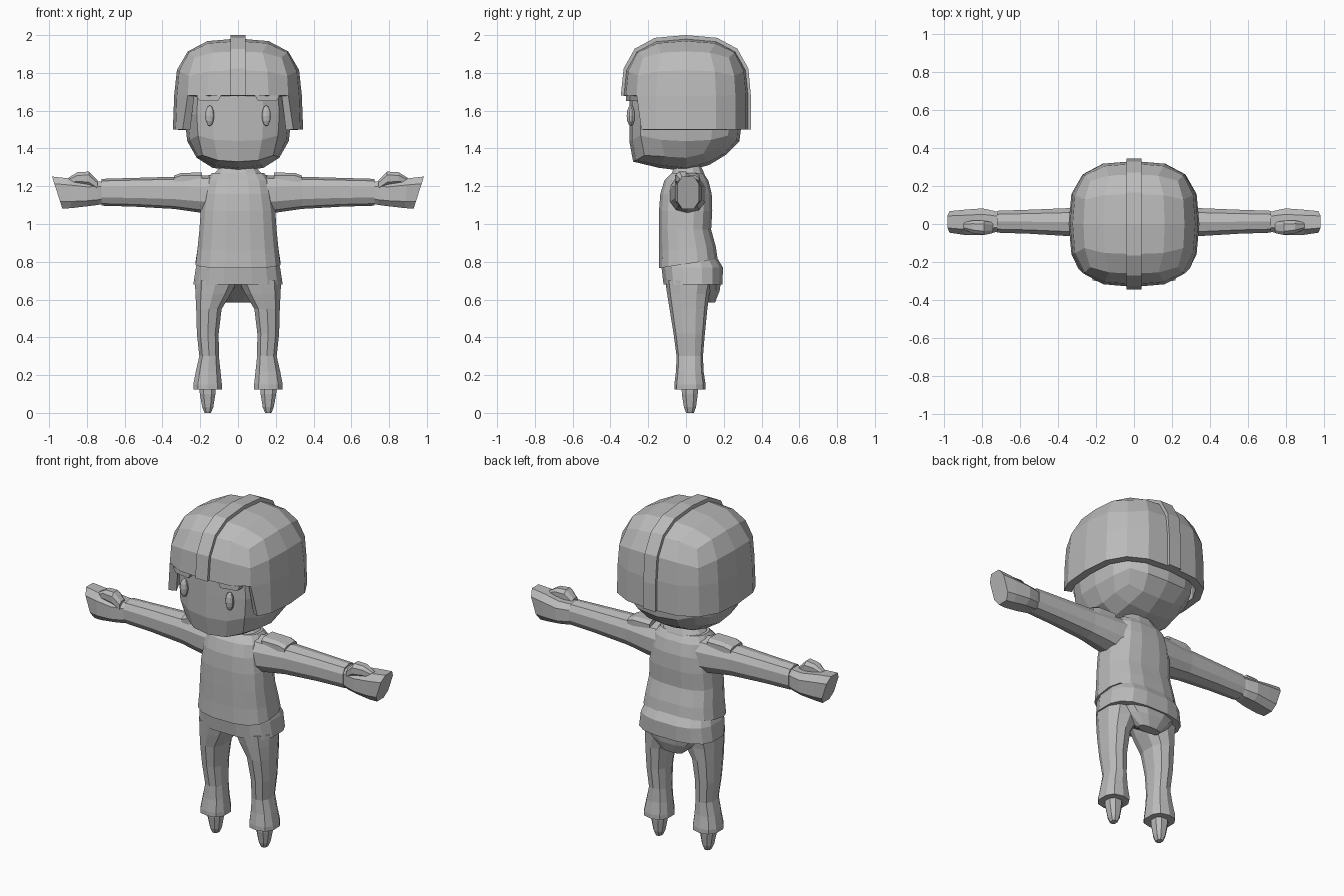
import bpy, bmesh, math
from mathutils import Vector

if "Cube" in bpy.data.objects:
    bpy.data.objects.remove(bpy.data.objects["Cube"])

grey = bpy.data.materials.new("plain grey")
grey.diffuse_color = (0.5, 0.5, 0.5, 1)
grey.use_nodes = True
grey.node_tree.nodes["Principled BSDF"].inputs["Base Color"].default_value = grey.diffuse_color


def finish(bm, name, mirror=False, solid=0):
    bmesh.ops.recalc_face_normals(bm, faces=bm.faces)
    me = bpy.data.meshes.new(name)
    bm.to_mesh(me)
    bm.free()
    me.materials.append(grey)
    ob = bpy.data.objects.new(name, me)
    bpy.context.collection.objects.link(ob)
    if mirror:
        ob.modifiers.new("mirror", 'MIRROR')
    if solid:
        m = ob.modifiers.new("thickness", 'SOLIDIFY')
        m.thickness, m.offset = solid, -1
    return ob


def spow(v, e):
    return math.copysign(abs(v) ** e, v)


def loft(name, rings, axis='z', sides=12, n=2.5, mirror=False):
    """Rings: (position, centre u, centre v, radius u, radius v, optional tilt along v)."""
    bm = bmesh.new()
    loops = []
    for r in rings:
        p, cu, cv, ru, rv = r[:5]
        tilt = r[5] if len(r) > 5 else 0
        loop = []
        for i in range(sides):
            a = math.tau * (i + 0.5) / sides
            du, dv = ru * spow(math.cos(a), 2 / n), rv * spow(math.sin(a), 2 / n)
            q = p + tilt * dv
            co = (cu + du, cv + dv, q) if axis == 'z' else (q, cu + du, cv + dv)
            loop.append(bm.verts.new(co))
        loops.append(loop)
    for a, b in zip(loops, loops[1:]):
        for i in range(sides):
            j = (i + 1) % sides
            bm.faces.new((a[i], a[j], b[j], b[i]))
    bm.faces.new(loops[0])
    bm.faces.new(loops[-1])
    return finish(bm, name, mirror)


def grid_cube():
    bm = bmesh.new()
    bmesh.ops.create_cube(bm, size=2)
    bmesh.ops.subdivide_edges(bm, edges=bm.edges, cuts=3, use_grid_fill=True)
    return bm


def rounded(v, n):
    return v / sum(abs(c) ** n for c in v) ** (1 / n)


# helmet: dome, then the rim pulled down at sides and back
bm = grid_cube()
bmesh.ops.delete(bm, geom=[v for v in bm.verts if v.co.z < -0.1], context='VERTS')
for v in bm.verts:
    p = rounded(v.co.copy(), 2.9)
    v.co = (p.x * 0.338, p.y * 0.332, max(1.66 + p.z * 0.322, 1.68))
rim = [e for e in bm.edges if e.is_boundary
       and not all(v.co.y < -0.25 for v in e.verts)]
new = bmesh.ops.extrude_edge_only(bm, edges=rim)["geom"]
for v in new:
    if isinstance(v, bmesh.types.BMVert):
        v.co.z = 1.5
        v.co.x *= 1.02
        if v.co.y < -0.2:
            v.co.y += 0.025
            v.co.x *= 1.08
finish(bm, "helmet", solid=0.045)

# raised band over the helmet
path = [(-1, 0.06)]
for a, b in [(1, .5), (1, 1), (.5, 1), (0, 1), (-.5, 1), (-1, 1), (-1, .5), (-1, 0)]:
    p = rounded(Vector((0, -a, b)), 2.9)
    path.append((p.y, p.z))
pts = [(y * 0.345, 1.66 + z * 0.34) for y, z in path] + [(0.345, 1.5)]
bm = bmesh.new()
rows = [[bm.verts.new((x, y, z)) for x in (-0.04, 0.04)] for y, z in pts]
for a, b in zip(rows, rows[1:]):
    bm.faces.new((a[0], a[1], b[1], b[0]))
finish(bm, "helmet_band", solid=0.03)

# head with a flattened face
bm = grid_cube()
for v in bm.verts:
    c = v.co.copy()
    p = rounded(c.copy(), 2.6)
    z = 1.58 + p.z * 0.30
    y = p.y * 0.30
    if c.y < -0.9:
        y = -0.30 + 0.06 * c.x ** 2
        if c.z < -0.9:
            y += 0.02
            z -= 0.02
    elif c.y > 0.4 and c.z < -0.9:
        y -= 0.02
        z += 0.015
    v.co = (p.x * 0.285, y, z)
finish(bm, "head")

# eyes
bm = bmesh.new()
bmesh.ops.create_uvsphere(bm, u_segments=10, v_segments=6, radius=1)
for v in bm.verts:
    v.co = (0.15 + v.co.x * 0.025, -0.292 + v.co.y * 0.022, 1.573 + v.co.z * 0.055)
finish(bm, "eye", mirror=True)

# eyebrows
bm = bmesh.new()
bmesh.ops.create_cube(bm, size=1)
for v in bm.verts:
    low = 0.75 if v.co.z < 0 else 1
    v.co = (0.155 + v.co.x * 0.13 * low, -0.285 + v.co.y * 0.045 + v.co.x * 0.02,
            1.665 + v.co.z * 0.03)
finish(bm, "eyebrow", mirror=True)

# neck, jacket, hip band
loft("neck", [(1.20, 0, 0.01, 0.14, 0.10), (1.265, 0, 0.01, 0.13, 0.09),
              (1.31, 0, 0.01, 0.09, 0.07)])
loft("jacket", [(0.79, 0, 0.012, 0.228, 0.158, 0.15),
                (0.87, 0, 0.008, 0.217, 0.152, 0.06),
                (0.97, 0, -0.005, 0.207, 0.14),
                (1.07, 0, -0.002, 0.20, 0.143),
                (1.16, 0, 0, 0.185, 0.138),
                (1.23, 0, 0.002, 0.17, 0.118),
                (1.27, 0, 0.008, 0.14, 0.085)], sides=16, n=2.8)
loft("hip_band", [(0.68, 0, 0.037, 0.24, 0.158),
                  (0.77, 0, 0.033, 0.226, 0.165),
                  (0.84, 0, 0.015, 0.20, 0.14)], sides=16, n=2.8)

# seat of the trousers
loft("trouser_seat", [(0.70, 0, 0.055, 0.20, 0.135), (0.645, 0, 0.095, 0.14, 0.085),
                      (0.585, 0, 0.125, 0.07, 0.03)])

# trouser legs and feet
loft("trouser_leg", [(0.70, 0.115, 0.015, 0.118, 0.125),
                     (0.63, 0.132, 0.012, 0.097, 0.112),
                     (0.55, 0.154, 0.013, 0.070, 0.100),
                     (0.42, 0.160, 0.017, 0.060, 0.083),
                     (0.30, 0.153, 0.020, 0.054, 0.070),
                     (0.22, 0.158, 0.020, 0.068, 0.073),
                     (0.15, 0.161, 0.021, 0.079, 0.083),
                     (0.125, 0.161, 0.021, 0.079, 0.083)],
     sides=10, mirror=True)
loft("foot", [(0.15, 0.161, 0.02, 0.046, 0.046), (0.10, 0.161, 0.02, 0.044, 0.045),
              (0.03, 0.16, 0.021, 0.031, 0.034), (0.0, 0.16, 0.021, 0.018, 0.022)],
     sides=8, mirror=True)

# sleeves, shoulder pads, hands and thumbs (lofted along x)
loft("sleeve", [(0.12, 0.008, 1.155, 0.10, 0.105), (0.20, 0.008, 1.158, 0.093, 0.098),
                (0.34, 0.01, 1.165, 0.077, 0.085), (0.55, 0.012, 1.168, 0.066, 0.076),
                (0.722, 0.012, 1.168, 0.060, 0.071)], axis='x', sides=10, mirror=True)
loft("shoulder_pad", [(0.19, 0.01, 1.232, 0.065, 0.042), (0.30, 0.01, 1.232, 0.065, 0.04),
                      (0.34, 0.01, 1.222, 0.06, 0.035)],
     axis='x', sides=8, n=4, mirror=True)
loft("hand", [(0.71, 0.012, 1.167, 0.052, 0.062), (0.745, 0.012, 1.163, 0.062, 0.066),
              (0.80, 0.012, 1.16, 0.074, 0.070), (0.89, 0.009, 1.163, 0.070, 0.083, 0.1),
              (0.957, 0.011, 1.166, 0.060, 0.090, 0.32)],
     axis='x', sides=8, n=3, mirror=True)
loft("thumb", [(0.745, -0.02, 1.205, 0.03, 0.03), (0.79, -0.02, 1.240, 0.040, 0.04),
               (0.85, -0.015, 1.242, 0.036, 0.034), (0.90, -0.01, 1.225, 0.02, 0.02)],
     axis='x', sides=8, mirror=True)
